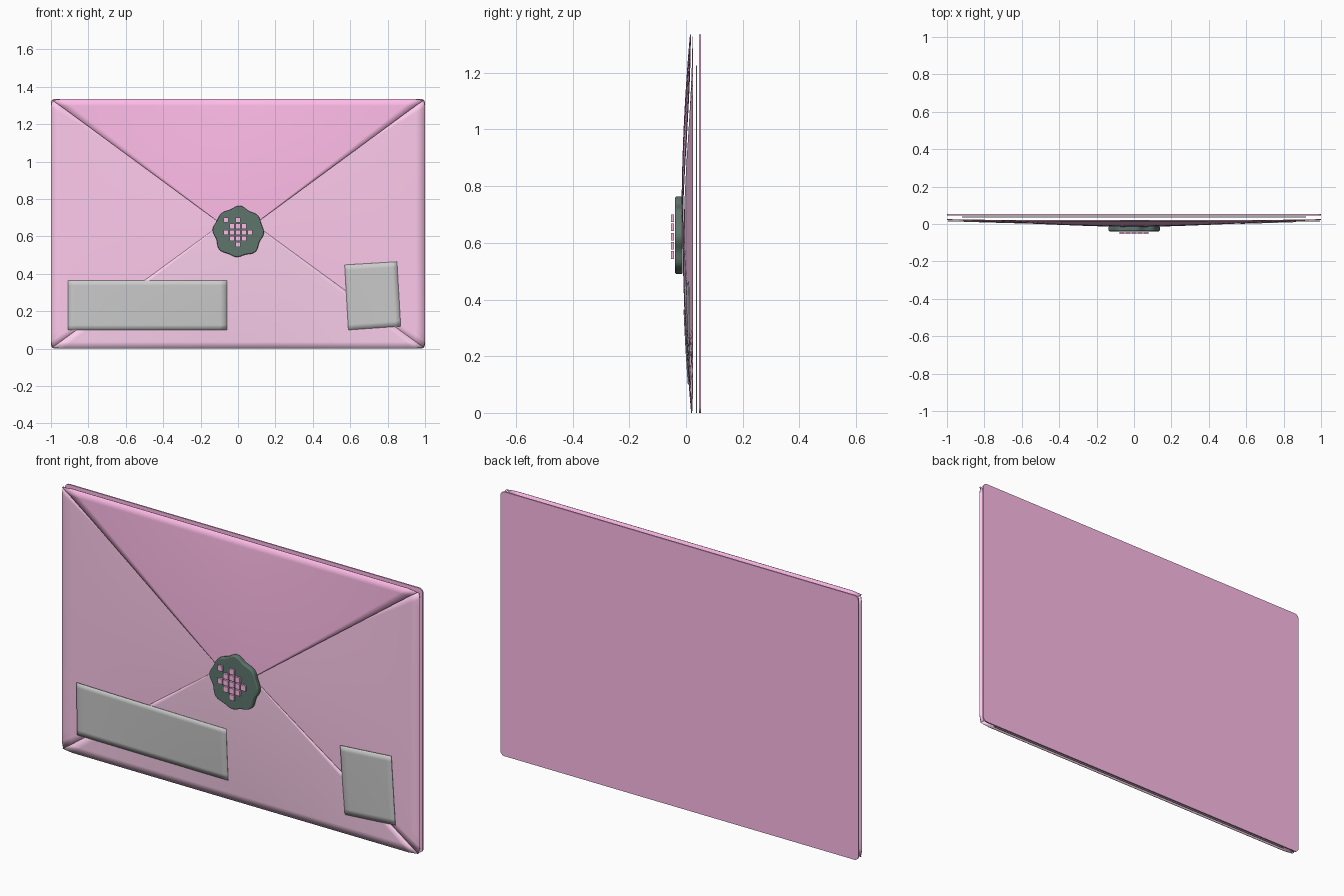
import bpy, bmesh, math

if "Cube" in bpy.data.objects:
    bpy.data.objects.remove(bpy.data.objects["Cube"])

W, H, R = 1.0, 1.335, 0.022      # half width, height, corner radius


def material(name, rgb):
    m = bpy.data.materials.new(name)
    m.diffuse_color = (*rgb, 1)
    m.use_nodes = True
    m.node_tree.nodes["Principled BSDF"].inputs["Base Color"].default_value = m.diffuse_color
    return m


PINK = material("deep_pink", (0.99, 0.50, 0.80))
SIDE = material("mid_pink", (1.0, 0.59, 0.84))
PALE = material("pale_pink", (0.98, 0.63, 0.85))
DARK = material("dark_green", (0.11, 0.18, 0.15))


def finish(name, bm, mat=None, thick=0):
    bmesh.ops.remove_doubles(bm, verts=bm.verts, dist=1e-5)
    bmesh.ops.recalc_face_normals(bm, faces=bm.faces)
    me = bpy.data.meshes.new(name)
    bm.to_mesh(me)
    bm.free()
    ob = bpy.data.objects.new(name, me)
    bpy.context.collection.objects.link(ob)
    if mat:
        me.materials.append(mat)
    if thick:
        s = ob.modifiers.new("paper", "SOLIDIFY")
        s.thickness, s.offset = thick, 0
    bpy.context.view_layer.objects.active = ob
    ob.select_set(True)
    bpy.ops.object.shade_smooth_by_angle(angle=math.radians(35))
    ob.select_set(False)
    return ob


def pillow(x, z, base):
    # gentle outward bulge of the stuffed envelope front
    w = abs(z / H * 2 - 1)
    return base - 0.030 * (1 - min(abs(x), 1) ** 1.3) * (1 - min(w, 1) ** 2)


def round_corner(x, z):
    # pull points outside the rounded corners back on to the arc
    cx = math.copysign(W - R, x)
    cz = R if z < H / 2 else H - R
    if abs(x) > W - R and (z < R or z > H - R):
        d = math.hypot(x - cx, z - cz)
        if d > R:
            return cx + (x - cx) * R / d, cz + (z - cz) * R / d
    return x, z


def draped(name, quad, base, mat=None, nu=32, nv=20, thick=0.003):
    # quad = four (x, z) corners; a triangle repeats its apex
    bm = bmesh.new()
    rows = []
    (ax, az), (bx, bz), (cx, cz), (dx, dz) = quad
    for j in range(nv + 1):
        v, row = j / nv, []
        for i in range(nu + 1):
            u = i / nu
            x = (ax + (bx - ax) * u) * (1 - v) + (dx + (cx - dx) * u) * v
            z = (az + (bz - az) * u) * (1 - v) + (dz + (cz - dz) * u) * v
            x, z = round_corner(x, z)
            row.append(bm.verts.new((x, pillow(x, z, base), z)))
        rows.append(row)
    for j in range(nv):
        for i in range(nu):
            bm.faces.new((rows[j][i], rows[j][i + 1], rows[j + 1][i + 1], rows[j + 1][i]))
    bmesh.ops.remove_doubles(bm, verts=bm.verts, dist=1e-5)
    return finish(name, bm, mat, thick)


def slab(name, points, y0, y1, mat=None, bevel=0):
    # extruded (x, z) outline
    bm = bmesh.new()
    f = bm.faces.new([bm.verts.new((x, y0, z)) for x, z in points])
    g = bmesh.ops.extrude_face_region(bm, geom=[f])
    for v in g["geom"]:
        if isinstance(v, bmesh.types.BMVert):
            v.co.y = y1
    ob = finish(name, bm, mat)
    if bevel:
        b = ob.modifiers.new("bevel", "BEVEL")
        b.width, b.segments, b.limit_method = bevel, 3, "ANGLE"
        b.angle_limit = math.radians(50)
    return ob


def rounded_rect(w, h, r):
    pts = []
    for k, (cx, cz) in enumerate([(w - r, h - r), (r - w, h - r), (r - w, r), (w - r, r)]):
        for i in range(7):
            a = math.radians(90 * k + 15 * i)
            pts.append((cx + r * math.cos(a), cz + r * math.sin(a)))
    return pts


# Back panel and the letter tucked inside
slab("back_panel", rounded_rect(W, H, R), 0.046, 0.053, PINK)
slab("letter", rounded_rect(0.92, 1.225, 0.005), 0.036, 0.039)

# Four folded front flaps
for s, side in ((-1, "left"), (1, "right")):
    apex = (0, 0.6675)
    draped(side + "_flap", [(s * W, 0), (s * W, H), apex, apex], 0.024, SIDE)
apex = (0, 0.73)
draped("bottom_flap", [(-W, 0), (W, 0), apex, apex], 0.0195, PALE)
apex = (0, 0.60)
draped("top_flap", [(-W, H), (W, H), apex, apex], 0.0155, PINK)

# Address label and tilted stamp
draped("address_label", [(-0.91, 0.10), (-0.06, 0.10), (-0.06, 0.365), (-0.91, 0.365)],
       0.0155, None, 24, 10, 0.002)
draped("stamp", [(0.59, 0.10), (0.87, 0.12), (0.85, 0.465), (0.57, 0.448)],
       0.0155, None, 10, 12, 0.002)

# Lumpy wax seal
outline = []
for i in range(96):
    a = 2 * math.pi * i / 96
    r = 0.132 + 0.005 * math.cos(8 * a + 0.5) + 0.003 * math.sin(5 * a)
    outline.append((0.002 + r * math.cos(a), 0.624 + r * math.sin(a)))
slab("wax_seal", outline, -0.039, -0.012, DARK, 0.006)

# Raised square tiles on the seal: a diamond plus one loose tile
bm = bmesh.new()
cells = [(i, j) for i in range(-2, 3) for j in range(-2, 3) if abs(i) + abs(j) <= 2]
for i, j in cells + [(-2, 2)]:
    g = bmesh.ops.create_cube(bm, size=1)
    for v in g["verts"]:
        v.co = (v.co.x * 0.027 + i * 0.0325, v.co.y * 0.010 - 0.048,
                v.co.z * 0.027 + 0.622 + j * 0.0325)
finish("seal_tiles", bm, PINK)
